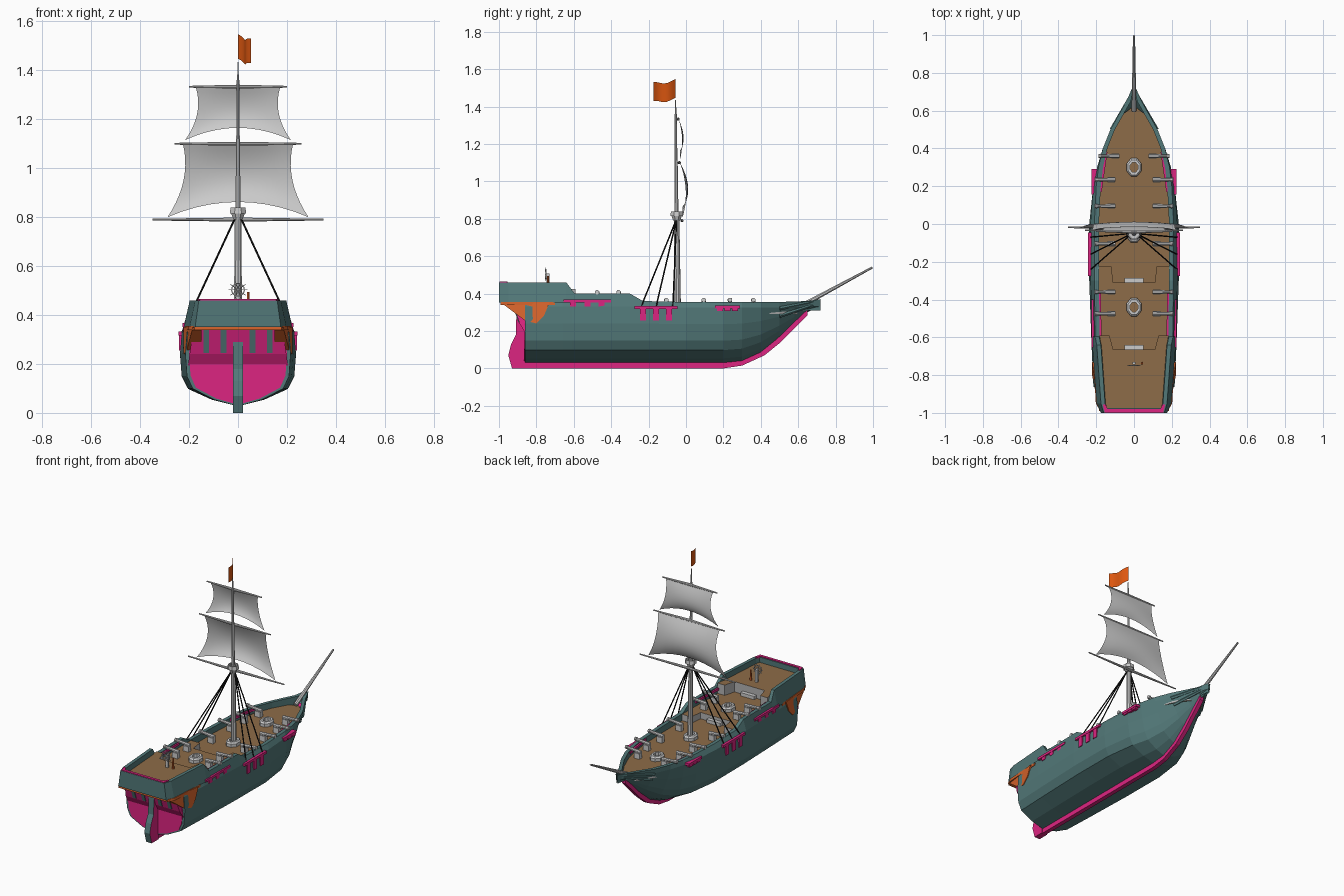
import bpy, bmesh, math
from mathutils import Vector

if "Cube" in bpy.data.objects:
    bpy.data.objects.remove(bpy.data.objects["Cube"])


def mat(name, c):
    m = bpy.data.materials.new(name)
    m.diffuse_color = (*c, 1)
    m.use_nodes = True
    m.node_tree.nodes["Principled BSDF"].inputs["Base Color"].default_value = m.diffuse_color
    return m


TEAL = mat("teal_paint", (.085, .19, .19))
PINK = mat("pink_paint", (.72, .018, .22))
WOOD = mat("deck_wood", (.27, .15, .065))
ORANGE = mat("orange_trim", (.70, .13, .025))
FLAG = mat("flag_cloth", (.72, .095, .005))
ROPE = mat("black_rope", (.008, .008, .008))
GREY = mat("plain_grey", (.45, .45, .45))


def mesh(name, verts, faces, m=None, m2=None, pick=None, smooth=False):
    bm = bmesh.new()
    vs = [bm.verts.new(v) for v in verts]
    for f in faces:
        bm.faces.new([vs[i] for i in f])
    bmesh.ops.recalc_face_normals(bm, faces=bm.faces)
    for f in bm.faces:
        f.normal_update()
        f.smooth = smooth
        if pick and pick(f.normal):
            f.material_index = 1
    me = bpy.data.meshes.new(name)
    bm.to_mesh(me)
    for k in (m, m2):
        if k:
            me.materials.append(k)
    ob = bpy.data.objects.new(name, me)
    bpy.context.collection.objects.link(ob)
    return ob


def loft(name, rows, m=None, closed=False, caps=False, **kw):
    n = len(rows[0])
    faces = [(i * n + j, i * n + (j + 1) % n, (i + 1) * n + (j + 1) % n, (i + 1) * n + j)
             for i in range(len(rows) - 1) for j in range(n if closed else n - 1)]
    if caps:
        faces += [tuple(range(n)), tuple(range((len(rows) - 1) * n, len(rows) * n))]
    return mesh(name, [p for r in rows for p in r], faces, m, **kw)


def prism(name, pts, lo, hi, axis, m=None, **kw):
    put = {'x': lambda a, p: (a, *p), 'y': lambda a, p: (p[0], a, p[1]), 'z': lambda a, p: (*p, a)}[axis]
    return loft(name, [[put(a, p) for p in pts] for a in (lo, hi)], m, True, True, **kw)


def box(name, x, y, z, m=None):
    return prism(name, [(x[0], y[0]), (x[1], y[0]), (x[1], y[1]), (x[0], y[1])], z[0], z[1], 'z', m)


def rod(name, a, b, r1, r2, m=None, n=8):
    a, b = Vector(a), Vector(b)
    q = (b - a).to_track_quat('Z', 'Y')
    ring = lambda c, r: [c + q @ Vector((r * math.cos(t), r * math.sin(t), 0))
                         for t in (2 * math.pi * (k + .5) / n for k in range(n))]
    return loft(name, [ring(a, r1), ring(b, r2)], m, True, True)


def lathe(name, prof, c, sy=1, n=8):
    rows = [[(c[0] + r * math.cos(t), c[1] + sy * r * math.sin(t), c[2] + z) for r, z in prof]
            for t in (2 * math.pi * (k + .5) / n for k in range(n + 1))]
    ob = loft(name, rows, None, True)
    return ob


def both(half):
    return half + [(-x, y, z) for x, y, z in reversed(half)]


# Hull: y, keel z, widest half width, rail half width, rail z, V-shape amount
ST = [(-.86, .03, .215, .195, .36, 0), (-.66, .03, .224, .203, .37, 0), (-.61, .03, .226, .205, .40, 0),
      (-.3, .03, .237, .21, .40, 0), (-.23, .03, .237, .21, .36, 0), (0, .03, .237, .21, .355, 0),
      (.2, .03, .222, .20, .355, .1), (.3, .04, .2, .188, .355, .25), (.4, .085, .168, .165, .355, .45),
      (.5, .165, .122, .125, .355, .65), (.58, .24, .075, .08, .358, .8), (.65, .3, .03, .04, .36, 1),
      (.72, .335, .008, .01, .37, 1)]
LEVELS = [(0, .05), (.08, .45), (.23, .86), (.4, .97), (.7, 1), (1, .97)]


def side(y, zb, w, wr, zr, v):
    zt = min(.33, zr - .03)
    return [(w * (s * (1 - v) + v * max(t, .05)), y, zb + (zt - zb) * t) for t, s in LEVELS]


rows = []
for s in ST:
    y, zb, w, wr, zr, v = s
    th = min(.024, wr * .6)
    half = [(wr - th, y, min(.31, zr - .03)), (wr - th, y, zr), (wr, y, zr)] + side(*s)[::-1]
    rows.append(both(half))
loft("hull", rows, TEAL)

# Stern: transom, overhanging counter, window bars, rudder, keel
tr = both(side(*ST[0]))
prism("transom_rim", [(p[0], p[2]) for p in tr], -.862, -.85, 'y', TEAL)
prism("transom", [(p[0] * .93, .036 + (p[2] - .03) * .97) for p in tr], -.866, -.85, 'y', PINK)
CP = [(-.86, .19), (-.89, .24), (-.925, .345), (-.85, .345)]
loft("counter", [[(x * (1 - max(0, z - .19) * .7), y, z) for y, z in CP] for x in (-.205, .205)],
     PINK, True, True)
for s in (-1, 1):
    for x in (.06, .13):
        loft("window_bar", [[(s * x + d, y, z) for y, z in ((-.896, .245), (-.928, .34), (-.91, .34), (-.88, .245))]
                            for d in (-.012, .012)], TEAL, True, True)
    g = prism("quarter_gallery", [(-.99, .352), (-.86, .255), (-.8, .24), (-.76, .28), (-.73, .352)],
              s * .15, s * .222, 'x', ORANGE)
    for v in g.data.vertices:
        if abs(v.co.x) > .2:
            v.co.x = s * (.222 - max(0, -v.co.y - .8) * .2)
prism("rudder", [(-.93, 0), (-.95, .07), (-.935, .13), (-.91, .18), (-.905, .35), (-.86, .35), (-.86, 0)],
      -.02, .02, 'x', PINK, m2=TEAL, pick=lambda n: n.y < -.5)
prism("keel", [(-.93, 0), (.2, 0), (.3, .015), (.42, .07), (.5, .135), (.58, .215), (.65, .285), (.65, .32),
               (.56, .25), (.42, .12), (.28, .05), (.2, .035), (-.86, .035)], -.014, .014, 'x', PINK)

# Raised stern castle
CAS = [(-.595, .222, .207, .40), (-.64, .221, .197, .46), (-.95, .198, .175, .46), (-1, .175, .16, .46)]
loft("stern_castle", [both([(a, y, .352), (b, y, z), (b - .022, y, z), (b - .025, y, min(.42, z - .02))])[:4]
                      for y, a, b, z in CAS], TEAL)
loft("stern_castle", [[(-a, y, .352), (-b, y, z), (.022 - b, y, z), (.025 - b, y, min(.42, z - .02))]
                      for y, a, b, z in CAS], TEAL)
prism("stern_wall", [(-.175, .352), (.175, .352), (.16, .46), (-.16, .46)], -1, -.975, 'y', TEAL)
prism("taffrail", [(-.155, -.998), (.155, -.998), (.165, -.955), (.15, -.955), (.14, -.98), (-.14, -.98),
                   (-.15, -.955), (-.165, -.955)], .455, .465, 'z', PINK)
prism("stern_band", [(-.178, -.992), (.178, -.992), (.202, -.95), (.216, -.7), (-.216, -.7), (-.202, -.95)],
      .338, .356, 'z', ORANGE)


# Decks in three levels with recessed stairwells at the breaks
def deck(name, half, z0, z1):
    pts = half + [(-x, y) for x, y in reversed(half)]
    prism(name, pts, z0, z1, 'z', WOOD, m2=GREY, pick=lambda n: abs(n.z) < .5)


deck("main_deck", [(s[3] - .015, s[0]) for s in ST[2:10]] + [(.06, .58), (.008, .62)], .29, .315)
deck("quarter_deck", [(.185, -.8), (.188, -.6), (.192, -.3), (.194, -.225), (.12, -.225), (.11, -.31)], .31, .357)
deck("poop_deck", [(.142, -.98), (.153, -.95), (.175, -.64), (.183, -.59), (.13, -.59), (.11, -.665)], .35, .425)
for y, z in ((-.285, .315), (-.64, .357)):
    box("stair", (-.05, .05), (y - .03, y), (z, z + .022))

# Channels and their straps, head rails, shrouds
for s in (-1, 1):
    for y0, y1, z, x, drop in ((-.275, -.045, .325, .243, .07), (-.655, -.4, .36, .226, .03),
                               (.155, .29, .327, .226, .02)):
        box("channel", (s * (x - .04), s * x), (y0, y1), (z - .008, z + .008), PINK)
        for k in (.2, .5, .8):
            yc = y0 + (y1 - y0) * k
            box("channel_strap", (s * (x - .025), s * (x - .002)), (yc - .016, yc + .016), (z - drop, z), PINK)
    for y0, y1 in ((.17, .38), (-.64, -.36)):
        za = .35 if y0 > 0 else .395
        loft("inner_rail", [[(s * (x - .022), y, za), (s * (x - .034), y, za), (s * (x - .034), y, za - .015),
                             (s * (x - .022), y, za - .015)]
                            for y, x in ((y0, .205), (y1, .175 if y0 > 0 else .21))], PINK, True, True)
    for z in (.29, .33):
        rod("head_rail", (s * (.1 + (z - .29) * .5), .5, z - .01), (s * .008, .7, .345 + (z - .29) * .4),
            .011, .007, TEAL, 5)
    for y in (-.07, -.16, -.24):
        rod("shroud", (s * .01, -.05, .80), (s * .228, y, .33), .004, .004, ROPE, 5)

# Cannons on low carriages
for zc, ys in ((.357, (.36, .235, .095, -.105)), (.398, (-.36, -.475))):
    for y in ys:
        for s in (-1, 1):
            e = .02 if y < .3 else 0
            box("cannon_carriage", (s * (.08 + e), s * (.12 + e)), (y - .014, y + .014), (zc - .043, zc - .006))
            rod("cannon_barrel", (s * (.078 + e), y, zc), (s * (.175 + e), y, zc + .008), .012, .009)
            rod("cannon_muzzle", (s * (.175 + e), y, zc + .008), (s * (.188 + e), y, zc + .009), .013, .012)

# Mast collars, mast, top platform
for y, z in ((.3, .315), (-.44, .357), (-.05, .315)):
    lathe("mast_collar", [(.022, 0), (.042, 0), (.042, .02), (.034, .03), (.022, .03)], (0, y, z), 1.25)
rod("lower_mast", (0, -.045, .31), (0, -.05, .84), .018, .014, None, 10)
rod("top_mast", (0, -.05, .8), (0, -.053, 1.12), .011, .009)
rod("upper_mast", (0, -.053, 1.1), (0, -.055, 1.36), .008, .006)
rod("mast_tip", (0, -.055, 1.34), (0, -.056, 1.435), .004, .003, None, 6)
lathe("crows_nest", [(.005, -.02), (.02, -.02), (.03, .005), (.036, .005), (.033, .03), (.028, .03),
                     (.028, .01), (.005, .01)], (0, -.05, .81))
rod("bowsprit", (0, .6, .325), (0, .997, .54), .014, .006)
for z, w, y in ((.79, .35, -.022), (1.10, .26, -.036), (1.333, .2, -.042)):
    for s in (-1, 1):
        rod("yard", (0, y, z), (s * w, y + .004, z), .009, .004)


# Sails: pinched sides, arched foot, forward belly
def sail(name, zt, zb, wt, wb, pinch, arch, y0, y1, belly, n=10):
    rows = []
    for i in range(n + 1):
        v = i / n
        c = 4 * v * (1 - v)
        w = wt + (wb - wt) * v * v - pinch * c
        rows.append([(u * w, y0 + (y1 - y0) * v + belly * c * (1 - .35 * u * u),
                      zt - (zt - zb) * v + arch * (1 - u * u) * v * v)
                     for u in (k / n * 2 - 1 for k in range(n + 1))])
    loft(name, rows, None, smooth=True)


sail("lower_sail", 1.10, .80, .225, .288, .018, .062, -.032, -.02, .038)
sail("upper_sail", 1.33, 1.115, .172, .216, .016, .05, -.038, -.032, .022)

# Flag
loft("flag", [[(.055 * t + .008 * math.sin(t * 6), -.055 - .12 * t,
                1.44 + .1 * h - .018 * t + .008 * math.sin(t * 6 + 2)) for h in (0, .33, .67, 1)]
              for t in (k / 8 for k in range(9))], FLAG, smooth=True)

# Steering wheel with stand, and binnacle
WC = Vector((0, -.75, .503))
rim = []
for k in range(17):
    t = 2 * math.pi * k / 16
    rim.append([(r * math.cos(t), WC.y + d, WC.z + r * math.sin(t))
                for r, d in ((.024, -.003), (.028, -.003), (.028, .003), (.024, .003))])
loft("wheel_rim", rim, None, True)
for k in range(10):
    t = 2 * math.pi * k / 10
    rod("wheel_spoke", WC, WC + Vector((math.cos(t), 0, math.sin(t))) * .038, .002, .0015, None, 5)
box("wheel_stand", (-.008, .008), (-.745, -.73), (.42, .508))
rod("binnacle", (.042, -.737, .42), (.042, -.737, .495), .007, .005, ORANGE, 6)
